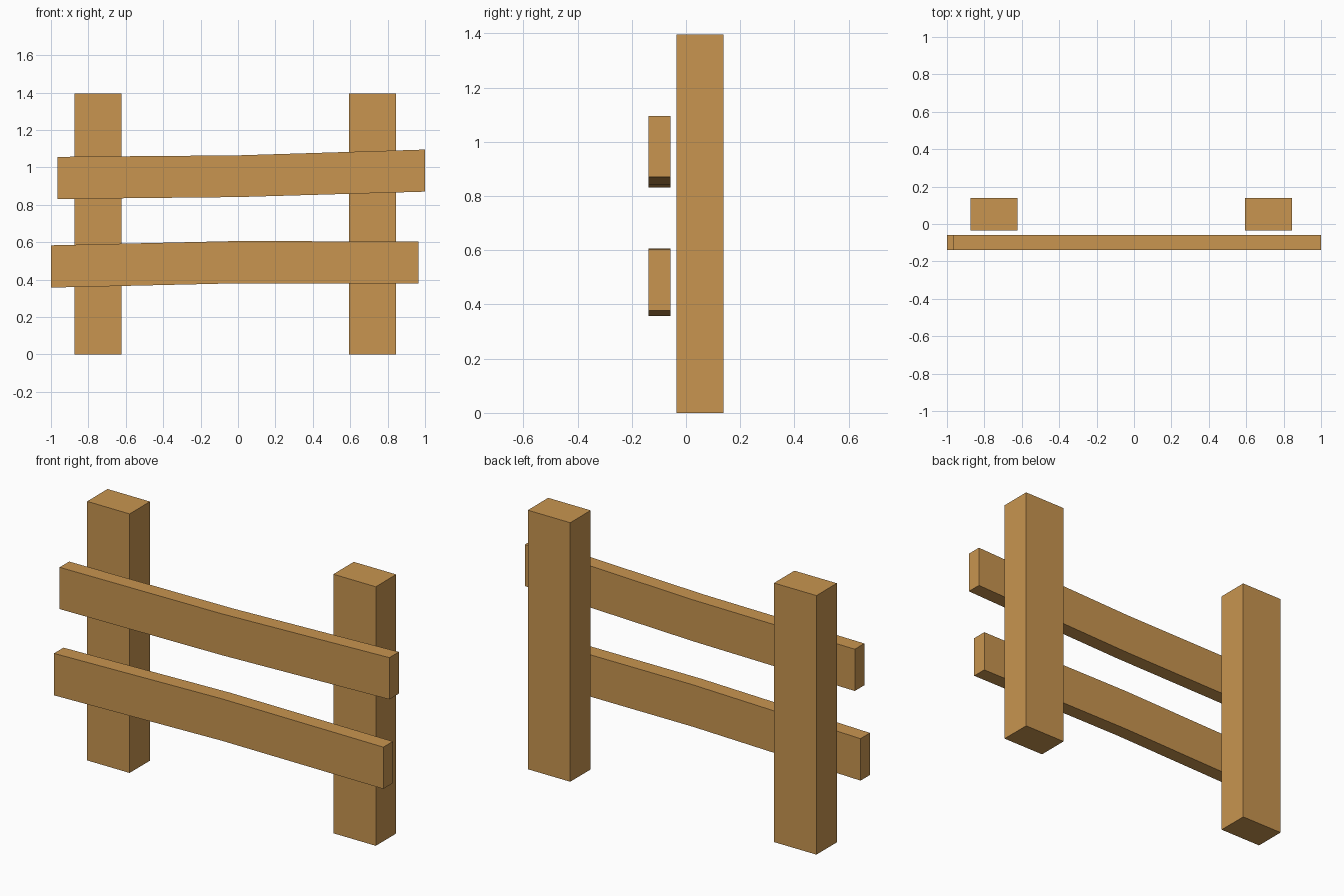
import bpy

if "Cube" in bpy.data.objects:
    bpy.data.objects.remove(bpy.data.objects["Cube"])

wood = bpy.data.materials.new("wood")
wood.diffuse_color = (0.58, 0.30, 0.08, 1)
wood.use_nodes = True
wood.node_tree.nodes["Principled BSDF"].inputs["Base Color"].default_value = wood.diffuse_color


def extruded(name, outline, y0, y1):
    """Extrude a closed front-view (x, z) outline from y0 to y1."""
    n = len(outline)
    verts = [(x, y, z) for y in (y0, y1) for x, z in outline]
    faces = [(i, (i + 1) % n, n + (i + 1) % n, n + i) for i in range(n)]
    # caps split into quads between facing stations so the bent faces stay clean
    for i in range(n // 2 - 1):
        cap = (i, i + 1, n - 2 - i, n - 1 - i)
        faces += [cap[::-1], tuple(v + n for v in cap)]
    mesh = bpy.data.meshes.new(name)
    mesh.from_pydata(verts, [], faces)
    # consistent outward normals
    import bmesh
    bm = bmesh.new()
    bm.from_mesh(mesh)
    bmesh.ops.recalc_face_normals(bm, faces=bm.faces)
    bm.to_mesh(mesh)
    bm.free()
    mesh.materials.append(wood)
    obj = bpy.data.objects.new(name, mesh)
    bpy.context.collection.objects.link(obj)
    return obj


# Upright posts
for name, x0, x1 in (("left_post", -0.875, -0.622), ("right_post", 0.593, 0.846)):
    extruded(name, [(x0, 0), (x1, 0), (x1, 1.396), (x0, 1.396)], -0.035, 0.139)

# Slightly bent rails: (x, bottom z, top z) at left end, middle and right end
rails = {
    "upper_rail": [(-0.966, 0.831, 1.056), (0.0, 0.841, 1.064), (1.0, 0.870, 1.095)],
    "lower_rail": [(-1.0, 0.357, 0.583), (0.0, 0.380, 0.606), (0.964, 0.378, 0.603)],
}
for name, stations in rails.items():
    outline = [(x, b) for x, b, t in stations] + [(x, t) for x, b, t in reversed(stations)]
    extruded(name, outline, -0.139, -0.058)
